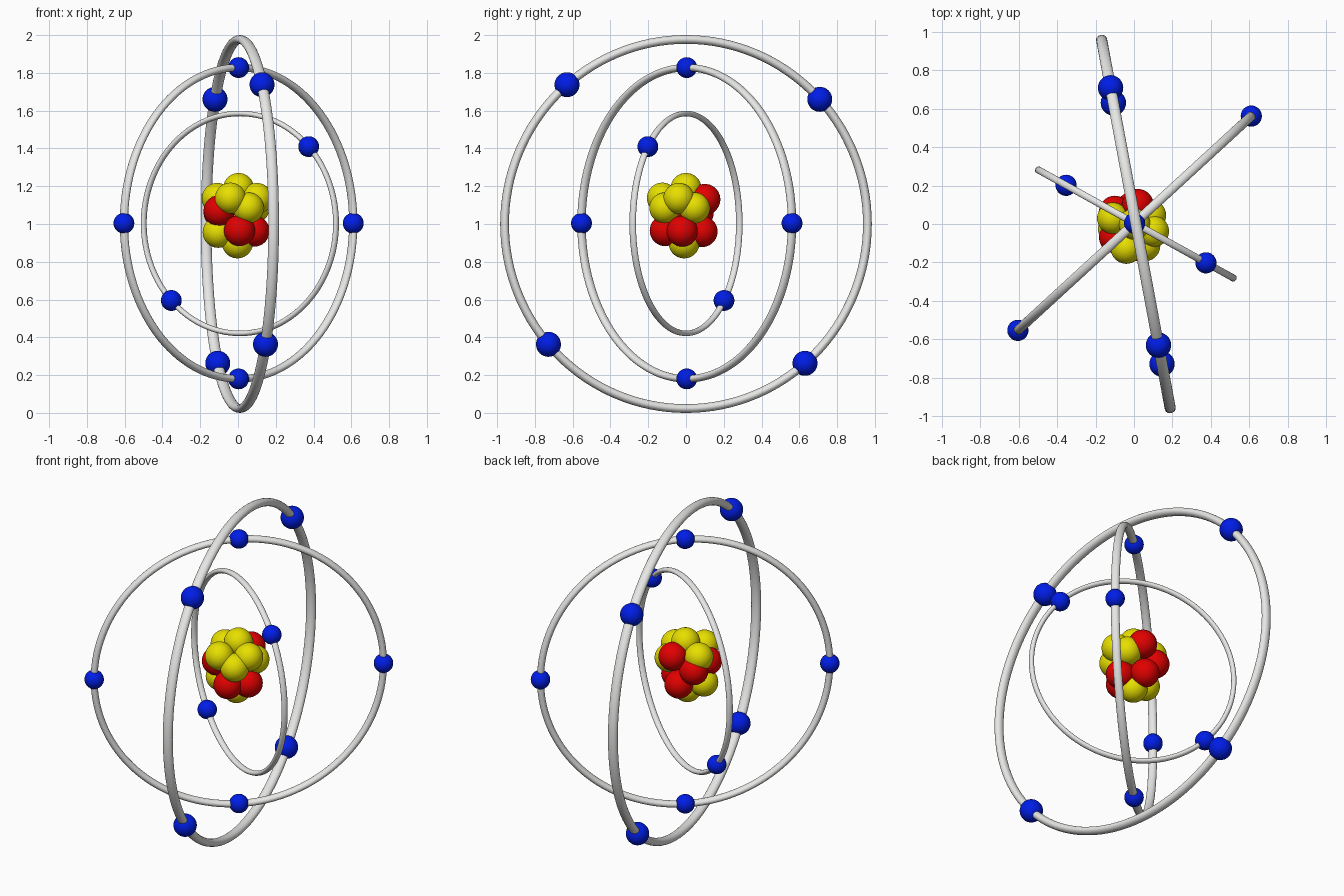
import bpy, math
from mathutils import Vector, Matrix

if "Cube" in bpy.data.objects:
    bpy.data.objects.remove(bpy.data.objects["Cube"])


def material(name, rgb):
    m = bpy.data.materials.new(name)
    m.diffuse_color = (*rgb, 1)
    m.use_nodes = True
    m.node_tree.nodes["Principled BSDF"].inputs["Base Color"].default_value = m.diffuse_color
    return m


GREY = material("ring_grey", (0.86, 0.86, 0.85))
BLUE = material("electron_blue", (0.0, 0.012, 0.8))
RED = material("proton_red", (0.75, 0.0, 0.0))
YELLOW = material("neutron_yellow", (0.8, 0.74, 0.0))


def finish(name, mat):
    ob = bpy.context.object
    ob.name = name
    ob.data.materials.append(mat)
    bpy.ops.object.shade_smooth()
    return ob


def ball(name, pos, radius, mat):
    bpy.ops.mesh.primitive_uv_sphere_add(segments=40, ring_count=20, radius=radius, location=pos)
    return finish(name, mat)


def orbit(name, centre, heading, major, minor, ball_radius, angles):
    """Upright ring whose plane holds the z axis and the heading, with electrons on it."""
    c = Vector(centre)
    u = Vector((math.cos(heading), math.sin(heading), 0))
    bpy.ops.mesh.primitive_torus_add(major_radius=major, minor_radius=minor,
                                     major_segments=128, minor_segments=20)
    ring = finish(name + "_ring", GREY)
    # The tube is a little wider across the ring's plane than within it
    ring.matrix_world = (Matrix.Translation(c) @ Matrix.Rotation(heading, 4, 'Z')
                         @ Matrix.Rotation(math.pi / 2, 4, 'X')
                         @ Matrix.Diagonal((1, 1, 1.25, 1)))
    for i, a in enumerate(angles):
        a = math.radians(a)
        p = c + (u * math.cos(a) + Vector((0, 0, math.sin(a)))) * major
        ball(f"{name}_electron_{i + 1}", p, ball_radius, BLUE)


# Orbits with their electrons
orbit("outer", (0.01, 0, 1.0), math.atan2(-0.983, 0.183), 0.977, 0.023, 0.066,
      [49, 137.5, 229, 319.3])
orbit("middle", (0.003, 0.004, 1.004), math.atan2(0.56, 0.61), 0.824, 0.0195, 0.055,
      [90 * k for k in range(4)])
orbit("inner", (0.01, 0.0, 1.003), math.atan2(-0.485, 0.875), 0.582, 0.0145, 0.055, [44.3, 224.5])

# Nucleus
neutrons = [(0.003, 0, 1.188), (-0.003, -0.01, 0.90), (-0.04, -0.125, 1.137), (0.055, -0.112, 1.085),
            (0.10, -0.038, 1.135), (0.085, 0.045, 1.085), (-0.11, 0.03, 1.135), (-0.105, -0.025, 0.956)]
protons = [(0.02, 0.10, 1.13), (-0.10, -0.07, 1.07), (-0.10, 0.065, 1.06),
           (0.008, -0.11, 0.965), (0.085, -0.02, 0.962), (-0.01, 0.085, 0.96)]
for i, p in enumerate(neutrons):
    ball(f"neutron_{i + 1}", p, 0.082, YELLOW)
for i, p in enumerate(protons):
    ball(f"proton_{i + 1}", p, 0.082, RED)
